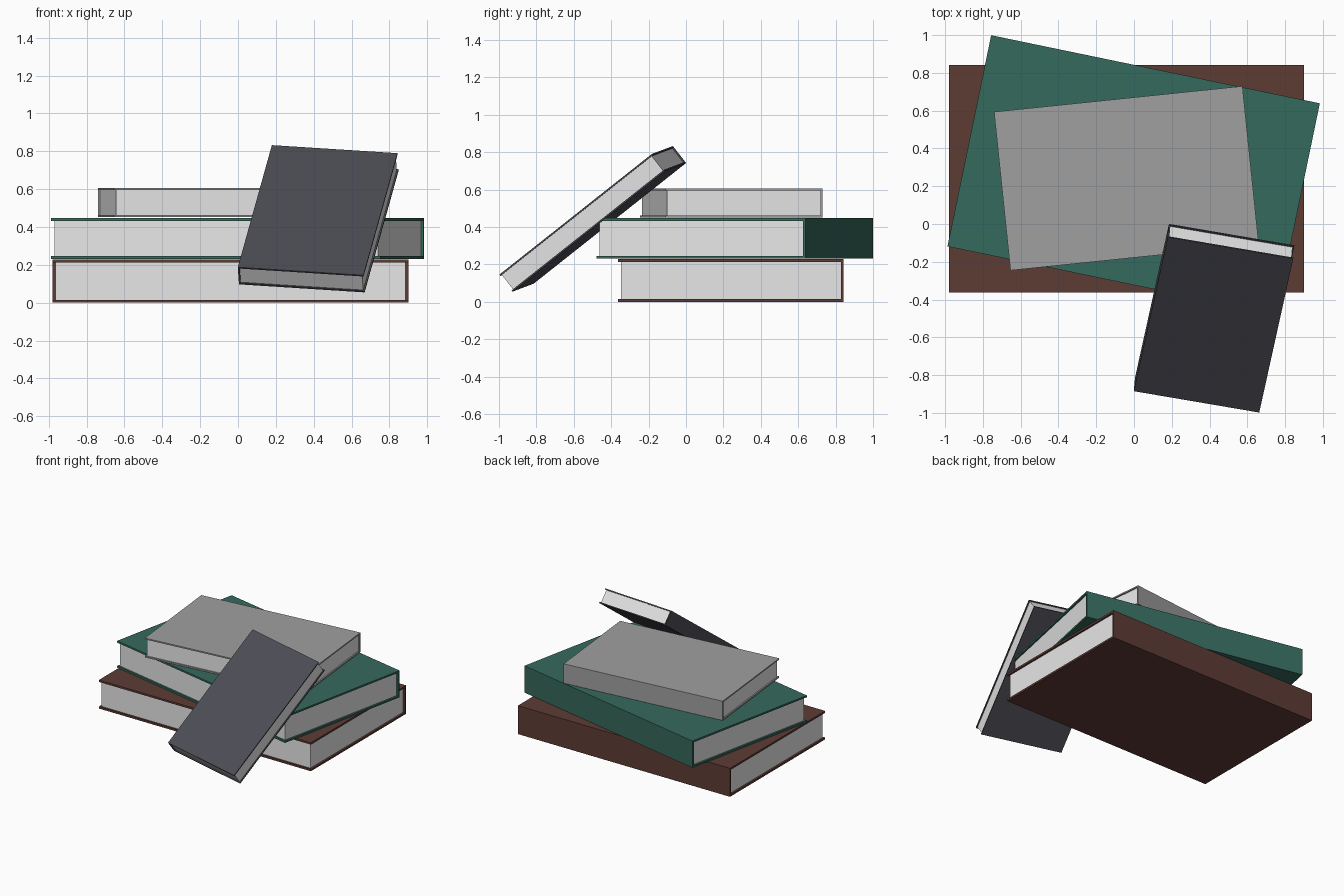
import bpy, bmesh
from math import radians
from mathutils import Matrix, Vector

cube = bpy.data.objects.get("Cube")
if cube:
    bpy.data.objects.remove(cube)


def material(name, rgb):
    m = bpy.data.materials.new(name)
    m.use_nodes = True
    m.diffuse_color = (*rgb, 1)
    m.node_tree.nodes["Principled BSDF"].inputs["Base Color"].default_value = (*rgb, 1)
    return m


paper = material("paper", (0.8, 0.8, 0.8))
brown = material("brown cloth", (0.111, 0.045, 0.036))
green = material("green cloth", (0.036, 0.142, 0.107))
grey = material("grey cloth", (0.35, 0.35, 0.35))
charcoal = material("charcoal cloth", (0.072, 0.072, 0.09))


def prism(name, profile, length, mat, frame):
    """Extrude a y-z profile along x, centred, and place it."""
    bm = bmesh.new()
    face = bm.faces.new([bm.verts.new((-length / 2, y, z)) for y, z in profile])
    side = bmesh.ops.extrude_face_region(bm, geom=[face])
    verts = [g for g in side["geom"] if isinstance(g, bmesh.types.BMVert)]
    bmesh.ops.translate(bm, verts=verts, vec=(length, 0, 0))
    bmesh.ops.recalc_face_normals(bm, faces=bm.faces)
    mesh = bpy.data.meshes.new(name)
    bm.to_mesh(mesh)
    bm.free()
    mesh.materials.append(mat)
    obj = bpy.data.objects.new(name, mesh)
    obj.matrix_world = frame
    bpy.context.collection.objects.link(obj)


def book(name, length, depth, height, mat, frame):
    """Hardback with its spine on local +y and its base on local z = 0."""
    t = length * 0.008
    d = depth / 2
    # Wrap-around cover: back board, spine and front board
    cover = [(-d, 0), (d, 0), (d, height), (-d, height),
             (-d, height - t), (d - t, height - t), (d - t, t), (-d, t)]
    prism(name + "_cover", cover, length, mat, frame)
    # Page block, set back from the board edges
    pages = [(t - d, t), (d - t, t), (d - t, height - t), (t - d, height - t)]
    prism(name + "_pages", pages, length - 2 * t, paper, frame)


def flat(x, y, z, angle):
    return Matrix.Translation((x, y, z)) @ Matrix.Rotation(radians(angle), 4, "Z")


# Stack of three books
book("bottom_book", 1.88, 1.205, 0.228, brown, flat(-0.04, 0.24, 0, 0))
book("middle_book", 1.777, 1.142, 0.215, green, flat(-0.002, 0.26, 0.232, -11.7))
book("top_book", 1.322, 0.844, 0.155, grey, flat(-0.04, 0.242, 0.452, 5.9))

# Book leaning against the stack
along = Vector((0.18, 0.815, 0.645)).normalized()
across = Vector((-0.665, 0.11, 0.04))
across = (across - along * across.dot(along)).normalized()
normal = along.cross(across)
thick = 0.115
base = Vector((0.421, -0.534, 0.489)) - normal * thick
lean = Matrix.Translation(base) @ Matrix((along, across, normal)).transposed().to_4x4()
book("leaning_book", 1.055, 0.675, thick, charcoal, lean)
